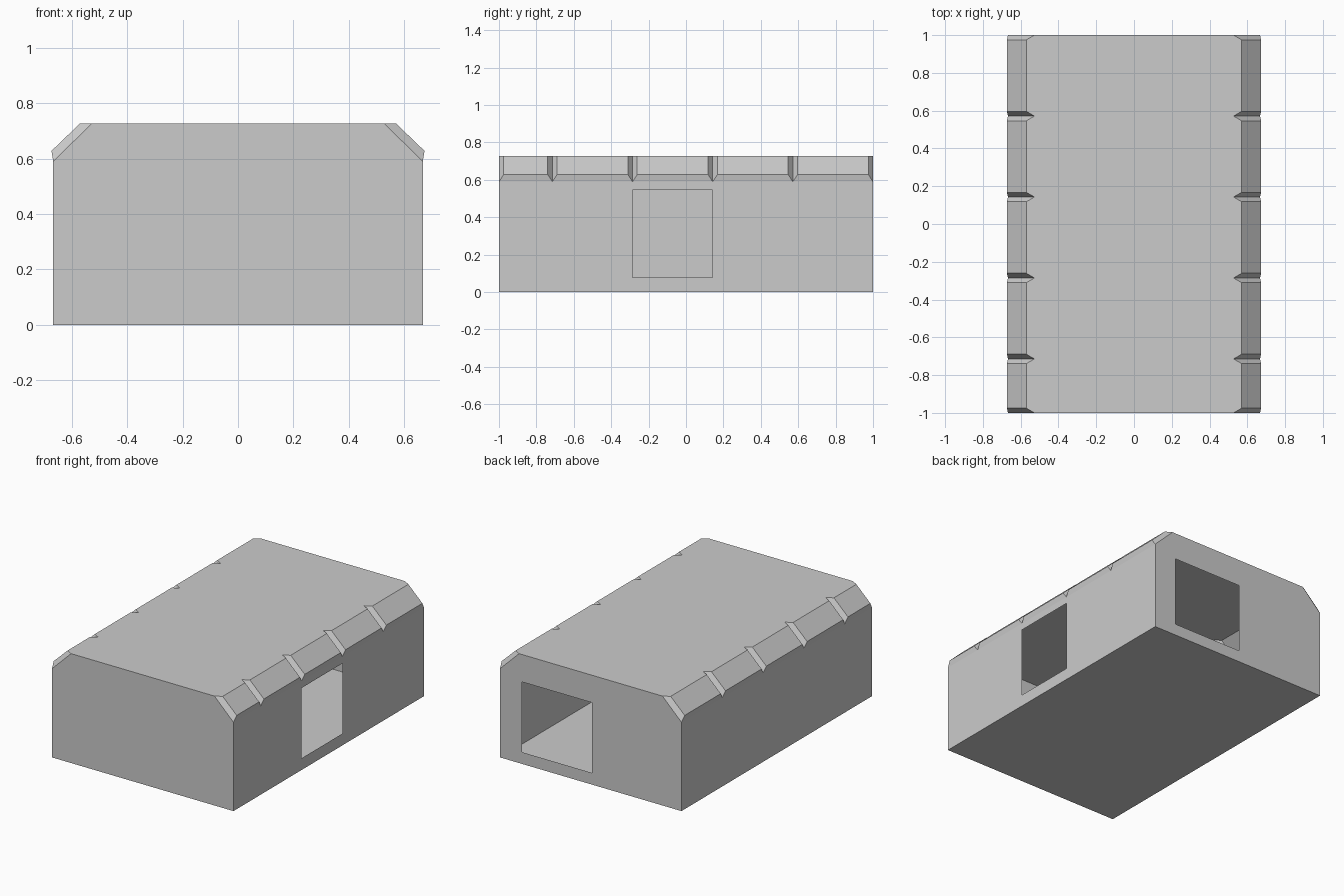
import bpy, bmesh

if "Cube" in bpy.data.objects:
    bpy.data.objects.remove(bpy.data.objects["Cube"])

W, CH, H = 0.667, 0.59, 0.727          # half width, chamfer start, height
STEP, HALF = 3 / 7, 0.025              # groove spacing, groove half width

# right half cross-sections (x, z): groove bottom and raised trim block
GROOVE = [(W, 0), (W, CH), (W, CH), (0.527, H)]
BLOCK = [(W, 0), (W, CH), (0.673, 0.628), (0.57, H)]


def mirrored(half):
    return half + [(-x, z) for x, z in reversed(half)]


def cut_opening(bm, axis, side, u0, u1, z0, z1):
    """Cut a rectangular hole in the flat wall at the given side of an axis."""
    other = 1 - axis

    def wall():
        bm.normal_update()
        return [f for f in bm.faces
                if all(abs(v.co[axis] - side) < 1e-4 for v in f.verts)]

    for ax, val in ((other, u0), (other, u1), (2, z0), (2, z1)):
        faces = wall()
        geom = set(faces)
        for f in faces:
            geom.update(f.edges)
            geom.update(f.verts)
        co, no = [0, 0, 0], [0, 0, 0]
        co[ax], no[ax] = val, 1
        bmesh.ops.bisect_plane(bm, geom=list(geom), dist=1e-5,
                               plane_co=co, plane_no=no)
    hole = []
    for f in wall():
        c = f.calc_center_median()
        if u0 < c[other] < u1 and z0 < c.z < z1:
            hole.append(f)
    bmesh.ops.delete(bm, geom=hole, context='FACES')


# stations along the length: grooves at the ends and every STEP from the back
grooves = [-1.0] + [1 - STEP * k for k in range(4, -1, -1)]
stations = []
for g in grooves:
    for y, prof in ((g - HALF, BLOCK), (g, GROOVE), (g + HALF, BLOCK)):
        if -1.0001 <= y <= 1.0001:
            stations.append((y, mirrored(prof)))

# hollow building shell lofted through the stations
bm = bmesh.new()
rings = [[bm.verts.new((x, y, z)) for x, z in prof] for y, prof in stations]
for a, b in zip(rings, rings[1:]):
    for i in range(len(a)):
        j = (i + 1) % len(a)
        bm.faces.new((a[i], a[j], b[j], b[i]))
for ring in (rings[0], rings[-1]):
    bm.faces.new(ring)
bmesh.ops.remove_doubles(bm, verts=bm.verts[:], dist=1e-5)
bmesh.ops.recalc_face_normals(bm, faces=bm.faces[:])

# side window and back doorway
cut_opening(bm, 0, W, 1 - 3 * STEP, 1 - 2 * STEP, 0.078, 0.545)
cut_opening(bm, 1, 1.0, -0.01, 0.505, 0.078, 0.545)

mesh = bpy.data.meshes.new("building_shell")
bm.to_mesh(mesh)
bm.free()
obj = bpy.data.objects.new("building_shell", mesh)
bpy.context.collection.objects.link(obj)
